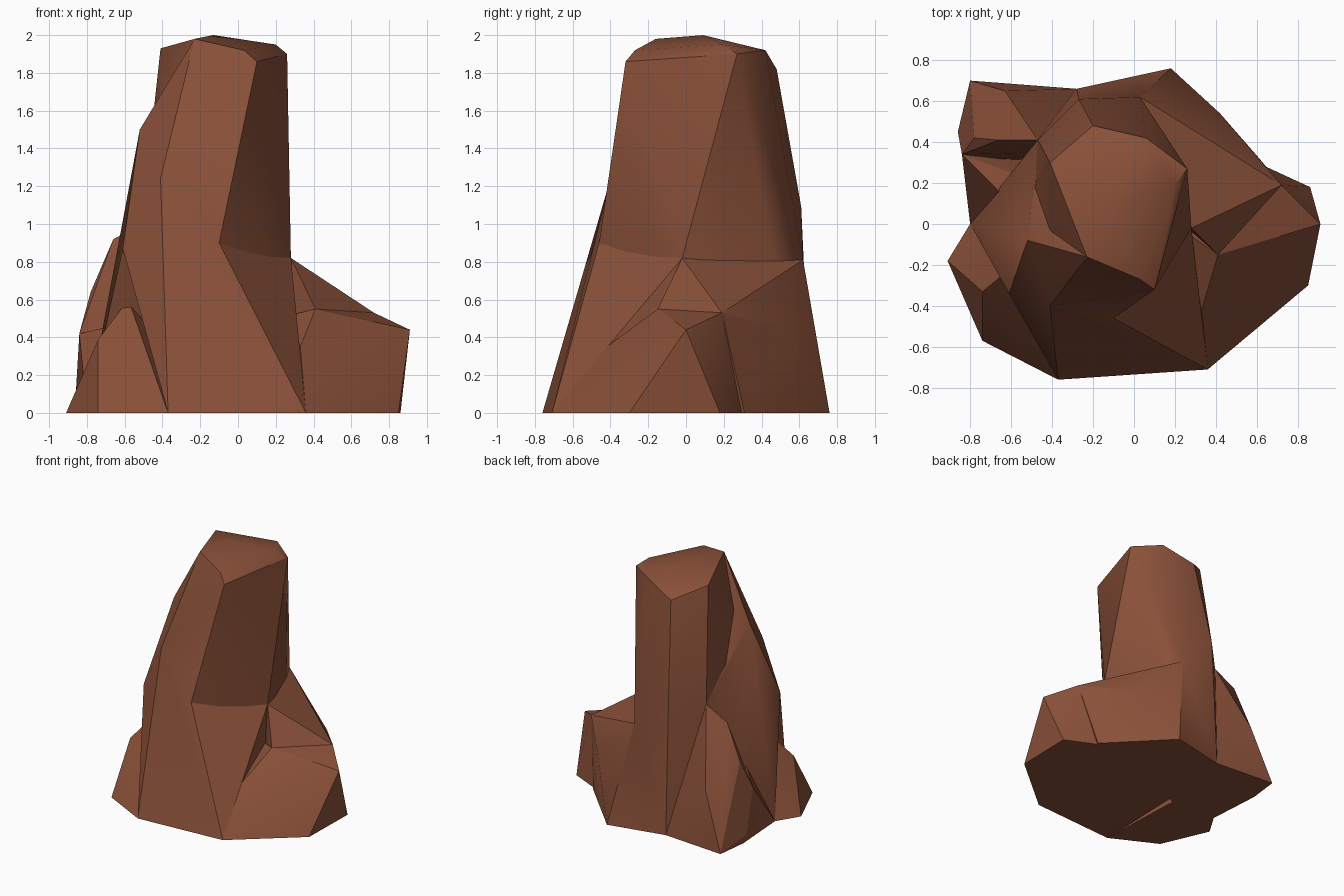
import bpy, bmesh, math

if "Cube" in bpy.data.objects:
    bpy.data.objects.remove(bpy.data.objects["Cube"])

rock = bpy.data.materials.new("red_brown_rock")
rock.diffuse_color = (0.25, 0.08, 0.04, 1)
rock.use_nodes = True
rock.node_tree.nodes["Principled BSDF"].inputs["Base Color"].default_value = rock.diffuse_color


def boulder(name, points):
    """Faceted chunk of rock: the convex hull of a few corner points."""
    bm = bmesh.new()
    for p in points:
        bm.verts.new(p)
    bmesh.ops.convex_hull(bm, input=bm.verts[:])
    loose = [v for v in bm.verts if not v.link_faces]
    bmesh.ops.delete(bm, geom=loose, context='VERTS')
    bmesh.ops.dissolve_limit(bm, angle_limit=math.radians(1),
                             verts=bm.verts[:], edges=bm.edges[:])
    bmesh.ops.recalc_face_normals(bm, faces=bm.faces[:])
    me = bpy.data.meshes.new(name)
    bm.to_mesh(me)
    bm.free()
    me.materials.append(rock)
    ob = bpy.data.objects.new(name, me)
    bpy.context.collection.objects.link(ob)
    return ob


# shared corners where the chunks meet
cap_left = (-.23, -.16, 1.98)
shoulder = (-.52, -.08, 1.50)
notch = (-.49, .17, 1.20)
chest = (-.41, -.40, 1.24)
hip = (-.61, -.34, .87)
front_ridge = (-.10, -.46, .90)
saddle = (.28, -.02, .82)
back_ledge = (.03, .62, .81)
fin_top = (-.47, .41, 1.02)
toe_left = (-.37, -.76, 0)
toe_right = (.36, -.71, 0)
back_toe = (.18, .76, 0)
back_foot = (-.28, .66, 0)
left_foot = (-.80, 0, 0)
low_left = (-.60, .25, .40)
ledge_in = (.41, -.15, .55)
ledge_out = (.72, .19, .53)

# tall spire with its chamfered cap
spire = boulder("rock_spire", [
    (-.13, .09, 2.0), cap_left, (.03, -.27, 1.92), (.10, -.32, 1.86),
    (.20, .19, 1.95), (.26, .27, 1.90), (.06, .42, 1.92), (-.20, .48, 1.82),
    (-.41, .30, 1.93), notch, chest, front_ridge, saddle, (.24, -.02, 0),
    back_ledge, (-.27, .61, 1.09), back_foot, (0, .6, 0), fin_top,
    (-.4, .3, 0), (-.3, -.3, 0), (0, -.3, 0)])

# left flank under the shoulder
flank = boulder("left_flank", [
    cap_left, shoulder, notch, chest, hip, fin_top, low_left, left_foot,
    (-.5, -.05, 0), (-.1, .1, 0), (-.1, .1, 1.9), (-.35, .4, 0)])

# front buttress falling to the two toes
buttress = boulder("front_buttress", [
    chest, hip, front_ridge, saddle, toe_left, toe_right, (.27, .1, 0),
    (-.35, .1, 0), (-.3, 0, .9)])

# low boulder at the back right, and the wedge jutting out to the right
side = boulder("back_boulder", [
    saddle, back_ledge, ledge_in, ledge_out, (.42, .54, .44), (.62, .31, 0),
    (.41, -.15, 0), back_toe, back_foot, (-.1, .3, 0), (0, .2, .78)])
wedge = boulder("right_wedge", [
    ledge_in, ledge_out, (.91, 0, .44), (.85, -.30, 0), (.86, .18, 0),
    (.6, .3, 0), toe_right, (.33, -.42, .35), (.15, 0, 0), (.2, 0, .5)])

# jagged fin at the back left
fin = boulder("back_fin", [
    fin_top, (-.66, .41, .92), (-.78, .42, .64), (-.84, .34, .42),
    (-.86, .45, .08), (-.83, .45, 0), (-.80, .70, 0), (-.63, .65, .45),
    back_foot, (-.3, .3, 0), (-.35, .35, .9), (-.82, .3, 0)])

# sloping ground between fin and tooth
apron = boulder("left_apron", [
    (-.84, .34, .42), (-.83, .45, 0), left_foot, low_left, (-.5, .0, .5),
    (-.4, .4, 0), (-.4, 0, 0)])

# small tooth on the left
tooth = boulder("left_tooth", [
    (-.91, -.18, 0), (-.74, -.57, 0), (-.74, -.33, .39), (-.58, -.20, .60),
    toe_left, left_foot, (-.4, 0, 0), (-.45, -.05, .5)])

# fuse everything into one skin
for part in (flank, buttress, side, wedge, fin, apron, tooth):
    mod = spire.modifiers.new("fuse", 'BOOLEAN')
    mod.operation = 'UNION'
    mod.solver = 'EXACT'
    mod.object = part
    bpy.context.view_layer.objects.active = spire
    bpy.ops.object.modifier_apply(modifier=mod.name)
    bpy.data.objects.remove(part)

# crisp facets, soft across the shallow folds
bpy.ops.object.select_all(action='DESELECT')
spire.select_set(True)
bpy.context.view_layer.objects.active = spire
bpy.ops.object.shade_smooth_by_angle(angle=math.radians(28))
